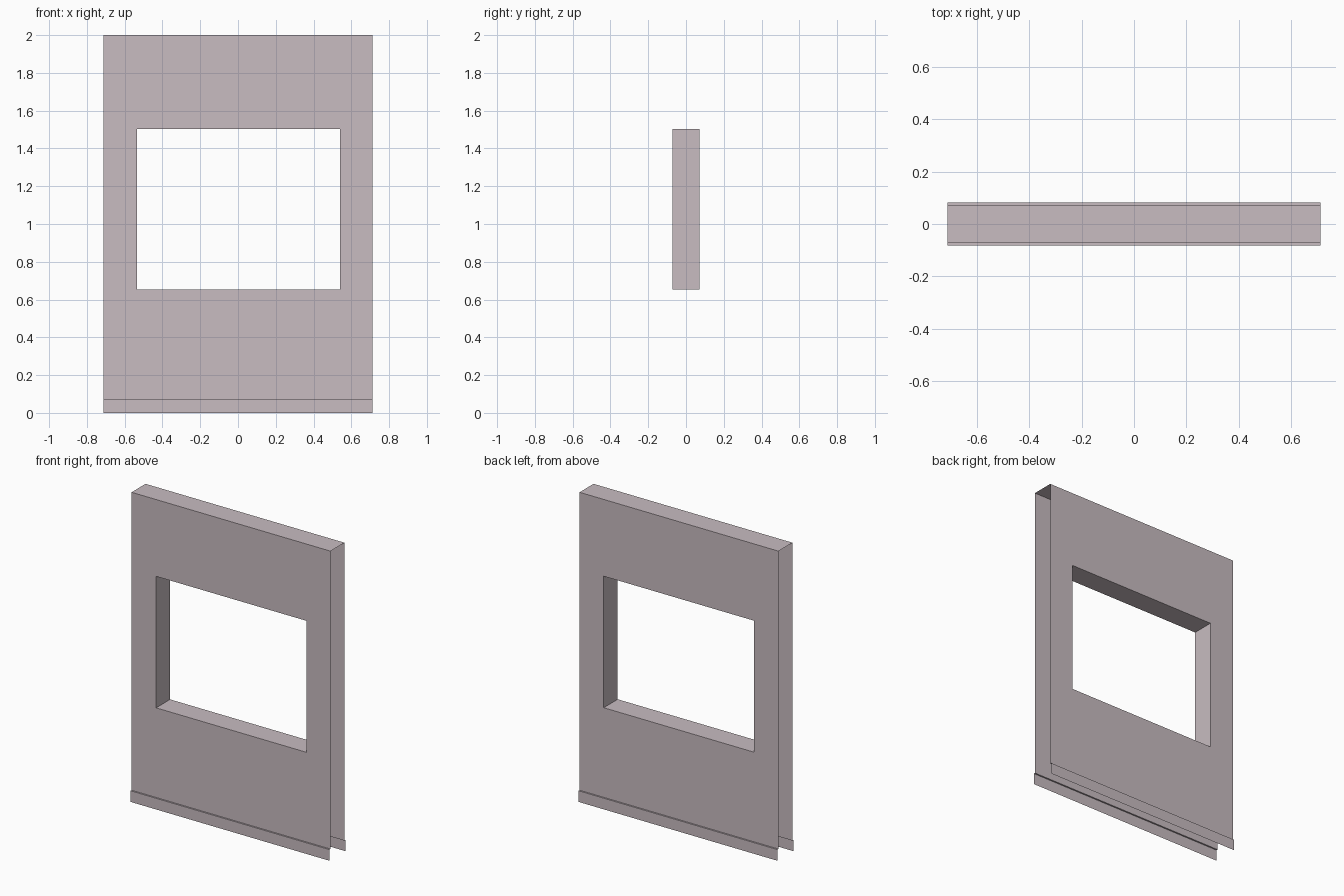
import bpy, bmesh

if "Cube" in bpy.data.objects:
    bpy.data.objects.remove(bpy.data.objects["Cube"])

W, H = 0.712, 2.0            # half width, height
T, S = 0.0715, 0.0815        # half depth of wall and of skirting
Z0 = 0.072                   # skirting height
HX0, HX1, HZ0, HZ1 = -0.536, 0.539, 0.652, 1.503   # window opening

mat = bpy.data.materials.new("dusty pink grey")
mat.diffuse_color = (0.578, 0.503, 0.533, 1.0)
mat.use_nodes = True
mat.node_tree.nodes["Principled BSDF"].inputs["Base Color"].default_value = mat.diffuse_color


def make_object(name, bm):
    mesh = bpy.data.meshes.new(name)
    bm.to_mesh(mesh)
    bm.free()
    mesh.materials.append(mat)
    obj = bpy.data.objects.new(name, mesh)
    bpy.context.collection.objects.link(obj)
    return obj


def rect(bm, x0, x1, z0, z1, y):
    return [bm.verts.new((x, y, z)) for x, z in ((x0, z0), (x1, z0), (x1, z1), (x0, z1))]


# Wall: two sheets with a window opening, joined by the reveal and the top; ends stay open
bm = bmesh.new()
outer_f, inner_f = rect(bm, -W, W, Z0, H, -T), rect(bm, HX0, HX1, HZ0, HZ1, -T)
outer_b, inner_b = rect(bm, -W, W, Z0, H, T), rect(bm, HX0, HX1, HZ0, HZ1, T)
for i in range(4):
    j = (i + 1) % 4
    bm.faces.new((outer_f[i], outer_f[j], inner_f[j], inner_f[i]))
    bm.faces.new((outer_b[j], outer_b[i], inner_b[i], inner_b[j]))
    bm.faces.new((inner_f[i], inner_f[j], inner_b[j], inner_b[i]))
bm.faces.new((outer_f[3], outer_f[2], outer_b[2], outer_b[3]))
make_object("wall_panel", bm)

# Skirting: stepped sheet along the foot of each side (ledge plus upright)
bm = bmesh.new()
profile = [(-S, 0.0), (-S, Z0), (-T, Z0)]
pairs = [(bm.verts.new((-W, y, z)), bm.verts.new((W, y, z))) for y, z in profile]
for a, b in zip(pairs, pairs[1:]):
    bm.faces.new((a[0], a[1], b[1], b[0]))
skirting = make_object("skirting", bm)
mirror = skirting.modifiers.new("both_sides", 'MIRROR')
mirror.use_axis = (False, True, False)
mirror.use_mirror_merge = False
